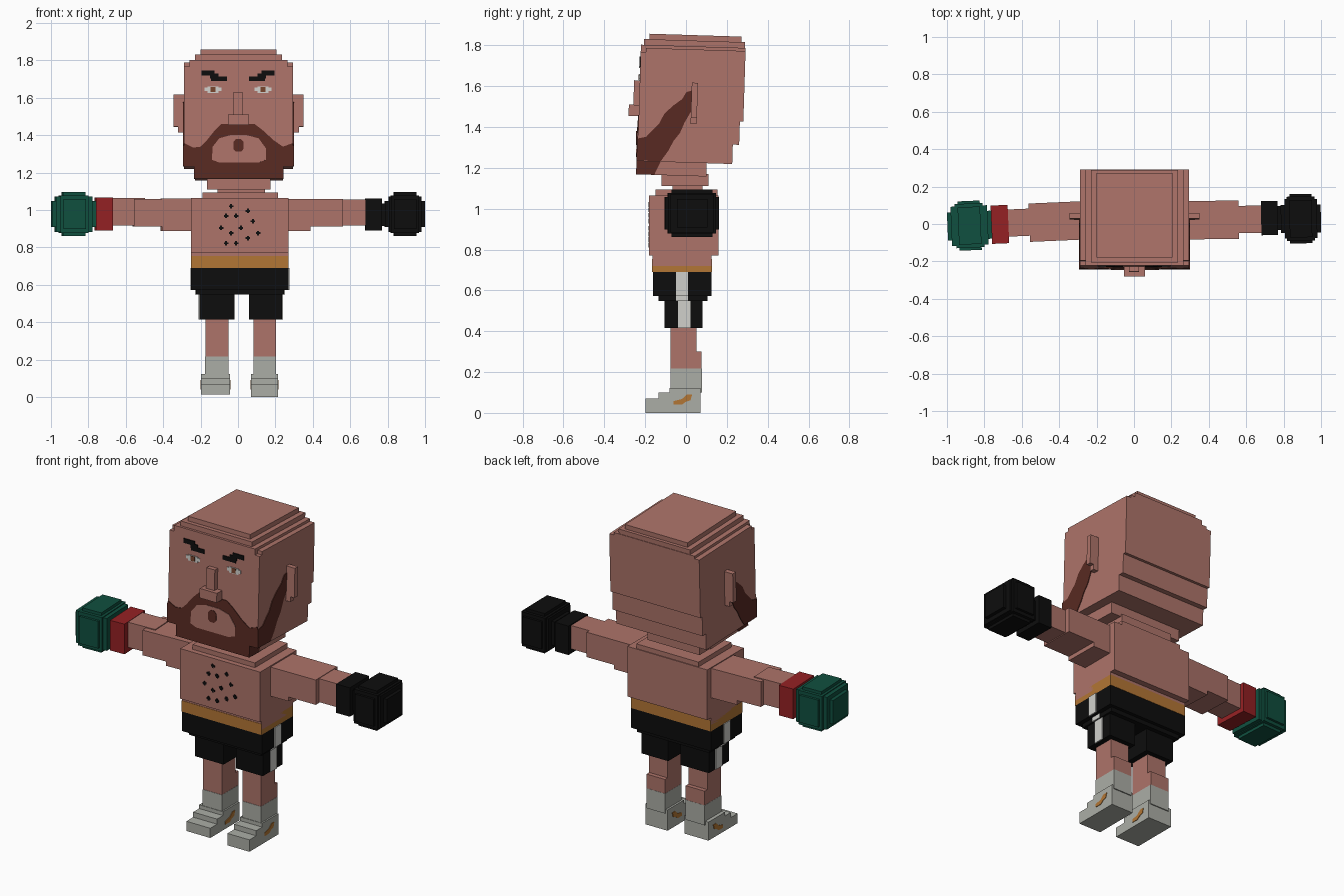
import bpy, bmesh, math
from mathutils import Matrix, Vector


def mat(name, r, g, b):
    m = bpy.data.materials.new(name)
    m.diffuse_color = (r, g, b, 1)
    return m


SKIN = mat("skin", .42, .174, .144)
BEARD = mat("dark_brown", .098, .023, .016)
BLACK = mat("black", .004, .004, .004)
GOLD = mat("gold", .45, .18, .035)
GREEN = mat("green", .005, .08, .05)
RED = mat("red", .30, .015, .017)
SOCK = mat("light_grey", .41, .42, .38)
WHITE = mat("white", .63, .63, .60)
IRIS = mat("iris_brown", .19, .06, .026)


def turn(pivot, deg, axis):
    p = Matrix.Translation(Vector(pivot))
    return p @ Matrix.Rotation(math.radians(deg), 4, axis) @ p.inverted()


HEAD = turn((0, .03, 1.5), -1.8, 'X')
ARM_L = turn((-.27, .02, 1), 2.5, 'Z')
ARM_R = turn((.27, .02, 1), .8, 'Z')
NONE = Matrix.Identity(4)


def finish(bm, name, material, m):
    bmesh.ops.recalc_face_normals(bm, faces=bm.faces)
    me = bpy.data.meshes.new(name)
    bm.to_mesh(me)
    bm.free()
    me.transform(m)
    me.materials.append(material)
    ob = bpy.data.objects.new(name, me)
    bpy.context.collection.objects.link(ob)
    return ob


def boxes(name, material, items, m=NONE):
    """One object of boxes given as x0, x1, y0, y1, z0, z1."""
    bm = bmesh.new()
    for x0, x1, y0, y1, z0, z1 in items:
        t = Matrix.Translation(((x0 + x1) / 2, (y0 + y1) / 2, (z0 + z1) / 2))
        s = Matrix.Diagonal((x1 - x0, y1 - y0, z1 - z0, 1))
        bmesh.ops.create_cube(bm, size=1, matrix=t @ s)
    return finish(bm, name, material, m)


def plate(name, material, pts, axis, at, depth, m=NONE):
    """Thin outline plate facing along x or y, from at to at + depth."""
    bm = bmesh.new()
    put = (lambda a, b: (at, a, b)) if axis == 'X' else (lambda a, b: (a, at, b))
    f = bm.faces.new([bm.verts.new(put(a, b)) for a, b in pts])
    ext = bmesh.ops.extrude_face_region(bm, geom=[f])
    d = Vector((depth, 0, 0)) if axis == 'X' else Vector((0, depth, 0))
    bmesh.ops.translate(bm, vec=d, verts=[v for v in ext['geom'] if isinstance(v, bmesh.types.BMVert)])
    return finish(bm, name, material, m)


# Head with stepped crown and stepped nape
boxes("head", SKIN, [
    (-.29, .295, -.23, .283, 1.435, 1.76),
    (-.26, .265, -.23, .283, 1.7, 1.795),
    (-.29, .295, -.205, .283, 1.7, 1.78),
    (-.23, .235, -.215, .28, 1.7, 1.823),
    (-.20, .205, -.19, .262, 1.7, 1.85),
    (-.29, .295, -.23, .266, 1.32, 1.45),
    (-.29, .295, -.23, .235, 1.225, 1.33),
    (-.23, .24, -.23, .11, 1.16, 1.24)], HEAD)
boxes("nose", SKIN, [(-.027, .027, -.258, -.22, 1.48, 1.62),
                     (-.053, .058, -.28, -.22, 1.445, 1.5)], HEAD)
for side, x in (("left", -.29), ("right", .295)):
    s = 1 if x > 0 else -1
    a, b, c = x - s * .01, x + s * .055, x + s * .03
    boxes(side + "_ear", SKIN, [(min(a, b), max(a, b), .025, .055, 1.445, 1.617),
                                (min(a, c), max(a, c), .025, .055, 1.415, 1.45)], HEAD)
    # Sideburn plates on the cheek and the jaw
    plate(side + "_sideburn", BEARD, [
        (-.234, 1.228), (-.115, 1.228), (-.08, 1.28), (-.055, 1.33), (-.025, 1.37),
        (-.005, 1.42), (.025, 1.475), (.025, 1.578), (.0, 1.57), (-.02, 1.535),
        (-.065, 1.50), (-.105, 1.46), (-.13, 1.41), (-.155, 1.385), (-.19, 1.345),
        (-.234, 1.335)], 'X', x, s * .004, HEAD)
    jx = -.23 if s < 0 else .24
    plate(side + "_jaw_beard", BEARD, [(-.234, 1.16), (-.145, 1.16), (-.115, 1.228),
                                       (-.234, 1.228)], 'X', jx, s * .004, HEAD)

# Beard, mouth opening and soul patch
plate("beard", BEARD, [
    (-.29, 1.35), (-.24, 1.325), (-.20, 1.33), (-.17, 1.36), (-.13, 1.41), (-.09, 1.45),
    (.09, 1.45), (.13, 1.42), (.19, 1.365), (.24, 1.33), (.295, 1.35), (.295, 1.227),
    (.24, 1.227), (.24, 1.16), (-.23, 1.16), (-.23, 1.227), (-.29, 1.227)],
    'Y', -.23, -.004, HEAD)
plate("mouth_area", SKIN, [
    (-.14, 1.26), (-.135, 1.33), (-.10, 1.375), (-.04, 1.392), (.045, 1.392), (.11, 1.375),
    (.15, 1.32), (.15, 1.26), (.11, 1.245), (-.10, 1.245)], 'Y', -.234, -.003, HEAD)
plate("soul_patch", BEARD, [(-.025, 1.355), (-.01, 1.372), (.015, 1.372), (.03, 1.355),
                            (.028, 1.315), (.015, 1.303), (-.01, 1.303), (-.023, 1.315)],
      'Y', -.237, -.003, HEAD)

# Eyes and stepped eyebrows
for side, s, cx in (("left", -1, -.133), ("right", 1, .133)):
    boxes(side + "_eye", WHITE, [(cx - .045, cx + .045, -.234, -.228, 1.627, 1.646),
                                 (cx - .03, cx + .03, -.234, -.228, 1.618, 1.652)], HEAD)
    boxes(side + "_iris", IRIS, [(cx - .013, cx + .013, -.237, -.228, 1.622, 1.65)], HEAD)
    brow = []
    for a, b, z0, z1 in ((.125, .195, 1.712, 1.738), (.105, .15, 1.695, 1.722), (.06, .145, 1.682, 1.706)):
        brow.append((min(s * a, s * b), max(s * a, s * b), -.235, -.228, z0, z1))
    boxes(side + "_eyebrow", BLACK, brow, HEAD)

# Neck and torso
boxes("neck", SKIN, [(-.165, .175, -.12, .11, 1.11, 1.17), (-.11, .145, -.065, .08, 1.06, 1.2)])
boxes("torso", SKIN, [(-.25, .27, -.18, .16, .77, 1.065),
                      (-.19, .215, -.15, .155, 1.0, 1.093),
                      (-.25, .27, -.165, .125, .72, .8)])
hair = []
for x, z in ((-.037, 1.02), (.053, .995), (-.064, .968), (-.01, .968), (.08, .94), (-.09, .904),
             (.016, .904), (-.037, .876), (.107, .876), (.053, .85), (-.064, .822), (-.01, .822)):
    hair += [(x - .012, x + .012, -.183, -.178, z - .005, z + .005),
             (x - .005, x + .005, -.183, -.178, z - .012, z + .012)]
boxes("chest_hair", BLACK, hair)

# Belt and shorts
boxes("belt", GOLD, [(-.25, .27, -.167, .127, .69, .754)])
boxes("shorts", BLACK, [(-.25, .27, -.162, .125, .573, .69),
                        (-.225, .245, -.135, .105, .548, .6),
                        (-.205, -.02, -.105, .08, .415, .56),
                        (.06, .235, -.105, .08, .415, .56)])
boxes("side_stripes", WHITE, [(-.255, -.245, -.05, .01, .573, .69), (.265, .275, -.05, .01, .573, .69),
                              (-.23, -.22, -.05, .01, .548, .573), (.24, .25, -.05, .01, .548, .573),
                              (-.21, -.2, -.04, .022, .415, .548), (.23, .24, -.04, .022, .415, .548)])

# Legs, socks and shoes
mark = [(-.06, .04), (-.02, .04), (.0, .055), (.022, .062), (.03, .09), (.005, .09),
        (-.02, .068), (-.06, .058)]
for side, x0, x1, s0, s1, zb in (("left", -.175, -.052, -.197, -.042, .013), ("right", .083, .203, .07, .213, 0)):
    boxes(side + "_leg", SKIN, [(x0, x1, -.075, .052, .2, .43), (x0, x1, -.07, .077, .2, .3)])
    boxes(side + "_sock", SOCK, [(x0 - .001, x1 + .001, -.077, .078, .1, .217)])
    boxes(side + "_shoe", SOCK, [(s0, s1, -.198, .072, zb, .07),
                                 (s0, s1, -.135, .072, zb, .1),
                                 (s0, s1, -.08, .072, zb, .122)])
    plate(side + "_shoe_mark_a", GOLD, mark, 'X', s0, -.003)
    plate(side + "_shoe_mark_b", GOLD, mark, 'X', s1, .003)


def glove(name, material, cx, hx, cy, m):
    """Stepped rounded glove from crossing boxes."""
    cz = .978
    sizes = ((.06, .132, .08), (.06, .1, .117), (.075, .118, .1), (hx - .02, .105, .095), (hx, .075, .07))
    boxes(name, material, [(cx - a, cx + a, cy - b, cy + b, cz - c, cz + c) for a, b, c in sizes], m)


# Left arm with red cuff and green glove
boxes("left_arm", SKIN, [(-.41, -.2, -.083, .122, .887, 1.06), (-.56, -.2, -.083, .122, .912, 1.06),
                         (-.68, -.5, -.05, .095, .917, 1.065)], ARM_L)
boxes("left_cuff", RED, [(-.763, -.672, -.085, .12, .89, 1.067)], ARM_L)
glove("left_glove", GREEN, -.88, .118, .018, ARM_L)

# Right arm with black cuff and glove
boxes("right_arm", SKIN, [(.2, .385, -.083, .122, .887, 1.058), (.2, .56, -.083, .122, .912, 1.058),
                          (.5, .7, -.053, .093, .917, 1.055)], ARM_R)
boxes("right_cuff", BLACK, [(.68, .768, -.066, .117, .89, 1.06), (.75, .82, -.04, .09, .915, 1.035)], ARM_R)
glove("right_glove", BLACK, .892, .107, .02, ARM_R)
